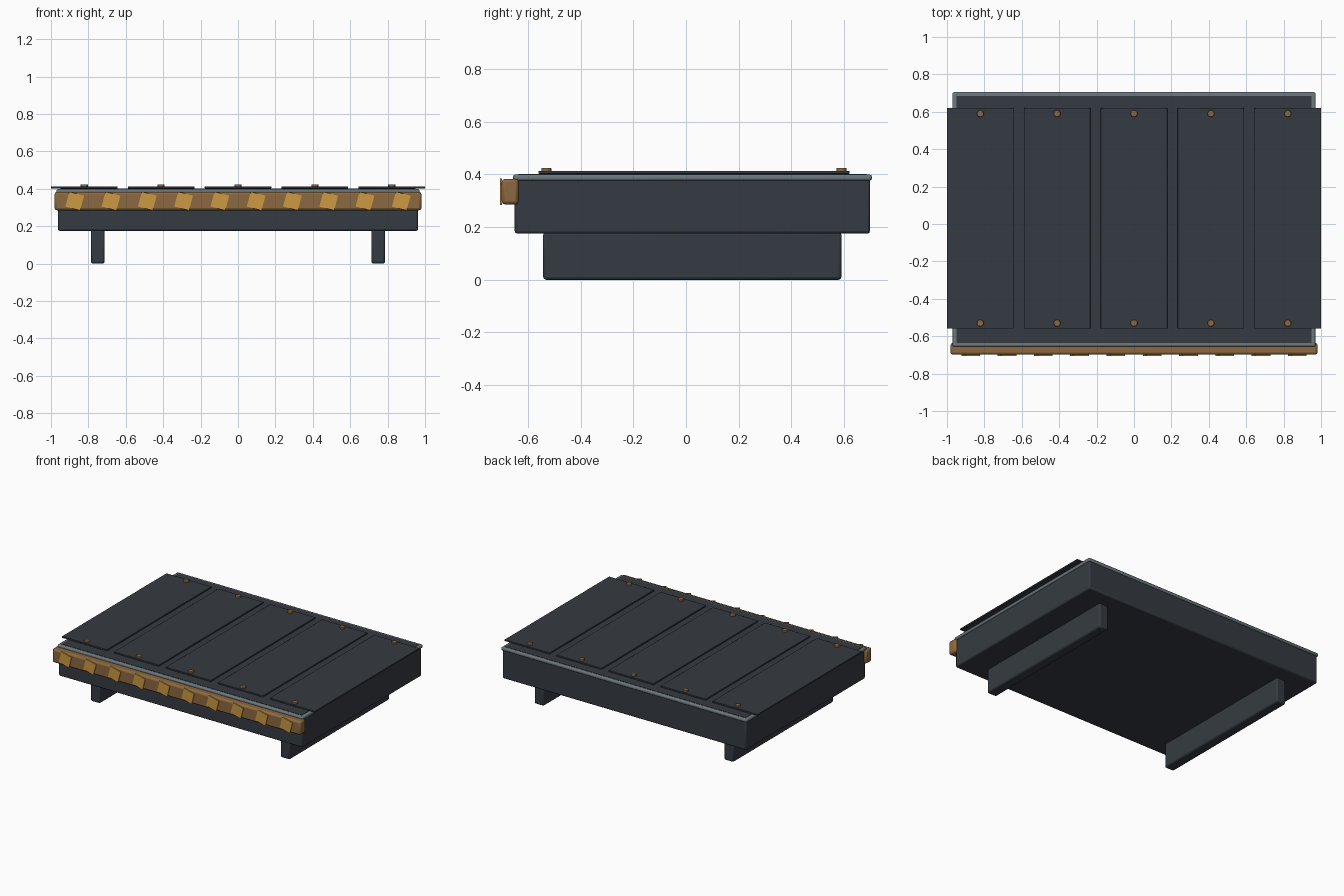
import bpy
import math

cube = bpy.data.objects.get("Cube")
if cube:
    bpy.data.objects.remove(cube, do_unlink=True)


def material(name, r, g, b):
    m = bpy.data.materials.new(name)
    m.use_nodes = True
    m.diffuse_color = (r, g, b, 1)
    bsdf = next(n for n in m.node_tree.nodes if n.type == "BSDF_PRINCIPLED")
    bsdf.inputs["Base Color"].default_value = (r, g, b, 1)
    return m


steel = material("dark steel", 0.036, 0.044, 0.054)
trim = material("grey trim", 0.15, 0.19, 0.21)
bronze = material("bronze", 0.26, 0.14, 0.05)
yellow = material("hazard yellow", 0.60, 0.32, 0.055)


def finish(obj, name, mat, bevel):
    obj.name = name
    obj.data.materials.append(mat)
    if bevel:
        mod = obj.modifiers.new("Bevel", "BEVEL")
        mod.width = bevel
        mod.segments = 2
        mod.limit_method = "ANGLE"
    return obj


def box(name, mat, x, y, z, bevel=0.0):
    """Box from (min, max) pairs on each axis."""
    bpy.ops.mesh.primitive_cube_add(size=1, location=[sum(p) / 2 for p in (x, y, z)])
    obj = bpy.context.object
    obj.scale = [p[1] - p[0] for p in (x, y, z)]
    bpy.ops.object.transform_apply(location=False, rotation=False, scale=True)
    return finish(obj, name, mat, bevel)


# Main platform with a lighter rim around the top
box("platform_body", steel, (-0.963, 0.963), (-0.65, 0.698), (0.175, 0.385), 0.01)
box("top_rim", trim, (-0.97, 0.97), (-0.656, 0.705), (0.376, 0.399), 0.008)
box("deck_inset", steel, (-0.95, 0.95), (-0.636, 0.685), (0.39, 0.401))

# Two long skids underneath
for side, name in ((-1, "right_skid"), (1, "left_skid")):
    x = side * 0.75
    box(name, steel, (x - 0.037, x + 0.037), (-0.542, 0.59), (0, 0.18), 0.011)

# Deck planks, each with a bolt at both ends
for i in range(5):
    x = (i - 2) * 0.411
    box(f"deck_plank_{i + 1}", steel, (x - 0.178, x + 0.178), (-0.56, 0.62),
        (0.402, 0.413), 0.002)
    for end, y in (("front", -0.53), ("back", 0.59)):
        bpy.ops.mesh.primitive_cylinder_add(vertices=12, radius=0.019, depth=0.016,
                                            location=(x, y, 0.416))
        finish(bpy.context.object, f"{end}_bolt_{i + 1}", bronze, 0.003)

# Front bumper with tilted warning plates
box("front_bumper", bronze, (-0.981, 0.981), (-0.699, -0.635), (0.285, 0.383), 0.013)
for i in range(10):
    x = (i - 4.5) * 0.194
    plate = box(f"warning_plate_{i + 1}", yellow, (x - 0.041, x + 0.041),
                (-0.705, -0.698), (0.293, 0.375))
    plate.rotation_euler.y = math.radians(15)

# Smooth the rounded edges, keep flat faces crisp
bpy.ops.object.select_all(action="DESELECT")
for obj in bpy.context.scene.objects:
    if obj.type == "MESH" and obj.modifiers:
        obj.select_set(True)
        bpy.context.view_layer.objects.active = obj
bpy.ops.object.shade_smooth_by_angle(angle=math.radians(35))
